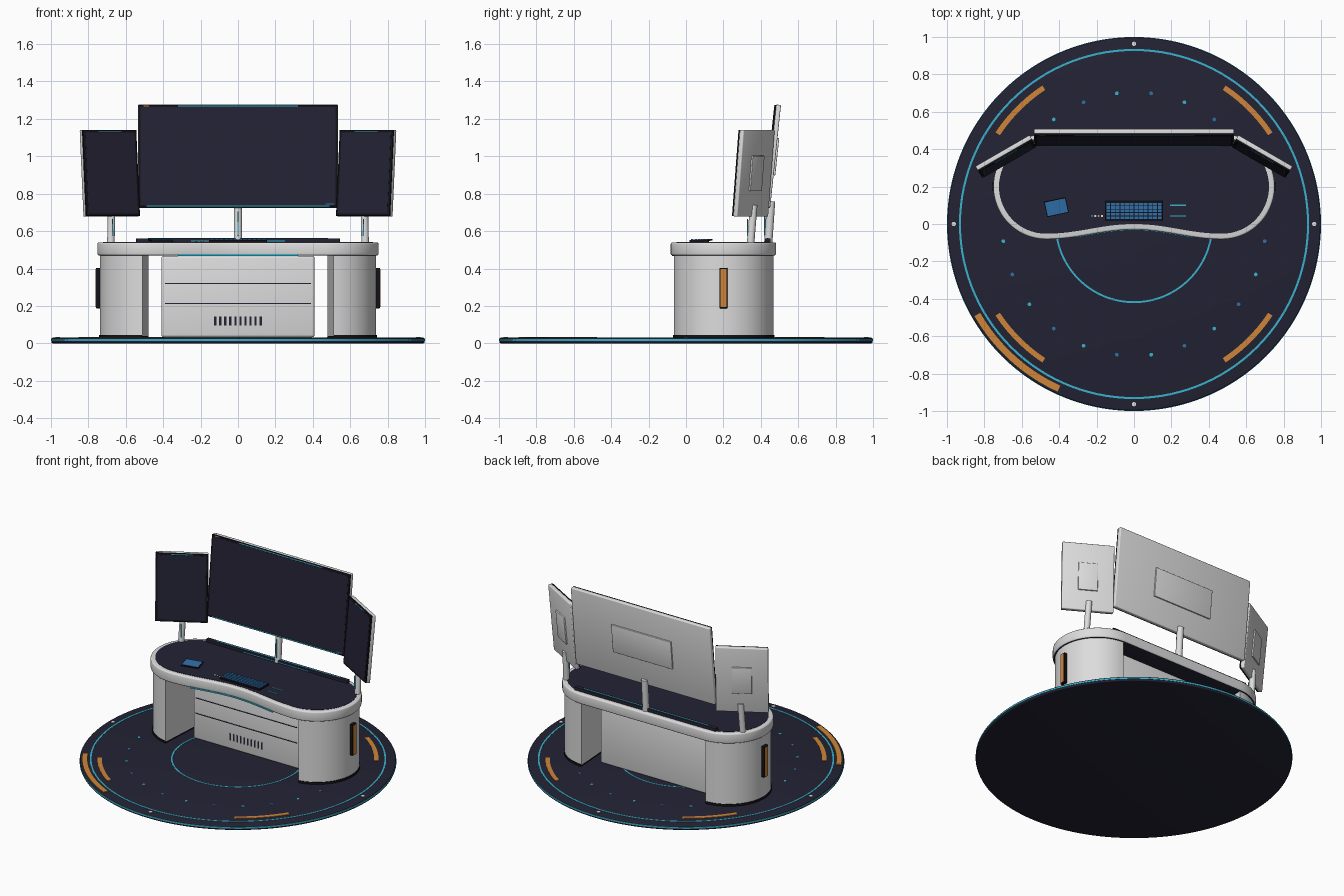
import bpy, bmesh
from math import sin, cos, pi, radians
from mathutils import Matrix, Vector

if "Cube" in bpy.data.objects:
    bpy.data.objects.remove(bpy.data.objects["Cube"], do_unlink=True)


def colour(name, r, g, b):
    m = bpy.data.materials.new(name)
    m.use_nodes = True
    m.diffuse_color = (r, g, b, 1)
    m.node_tree.nodes["Principled BSDF"].inputs["Base Color"].default_value = (r, g, b, 1)
    return m


WHITE = colour("shell white", 0.72, 0.72, 0.72)
NAVY = colour("dark navy", 0.017, 0.016, 0.034)
BLACK = colour("near black", 0.006, 0.006, 0.01)
CYAN = colour("glow cyan", 0.04, 0.45, 0.62)
BLUE = colour("key blue", 0.028, 0.16, 0.4)
ORANGE = colour("accent orange", 0.62, 0.24, 0.04)


def finish(name, bm, mat, bevel=0, matrix=None):
    bmesh.ops.recalc_face_normals(bm, faces=bm.faces)
    if bevel:
        edges = [e for e in bm.edges if e.calc_face_angle(0) > 0.7]
        bmesh.ops.bevel(bm, geom=edges, offset=bevel, segments=3, profile=0.5, affect='EDGES')
    me = bpy.data.meshes.new(name)
    bm.to_mesh(me)
    bm.free()
    me.materials.append(mat)
    me.shade_smooth()
    me.set_sharp_from_angle(angle=radians(35))
    ob = bpy.data.objects.new(name, me)
    bpy.context.collection.objects.link(ob)
    if matrix:
        ob.matrix_world = matrix
    return ob


def boxes(name, items, mat, bevel=0, matrix=None):
    """One object made of (centre, size) boxes."""
    bm = bmesh.new()
    for c, s in items:
        bmesh.ops.create_cube(bm, size=1, matrix=Matrix.Translation(c) @ Matrix.Diagonal((*s, 1)))
    return finish(name, bm, mat, bevel, matrix)


def prism(name, outline, z0, z1, mat, bevel=0):
    bm = bmesh.new()
    face = bm.faces.new([bm.verts.new((x, y, z0)) for x, y in outline])
    new = bmesh.ops.extrude_face_region(bm, geom=[face])["geom"]
    for v in new:
        if isinstance(v, bmesh.types.BMVert):
            v.co.z = z1
    return finish(name, bm, mat, bevel)


def band(name, r0, r1, a0, a1, z0, z1, mat, centre=(0, 0)):
    """Rectangular section swept round an arc, angles in degrees."""
    bm = bmesh.new()
    full = a1 - a0 >= 360
    n = max(4, int((a1 - a0) / 3))
    rows = []
    for i in range(n if full else n + 1):
        a = radians(a0 + (a1 - a0) * i / n)
        rows.append([bm.verts.new((centre[0] + r * cos(a), centre[1] + r * sin(a), z))
                     for r, z in ((r0, z0), (r1, z0), (r1, z1), (r0, z1))])
    for i in range(n):
        p, q = rows[i], rows[(i + 1) % len(rows)]
        for k in range(4):
            bm.faces.new((p[k], p[k - 1], q[k - 1], q[k]))
    if not full:
        bm.faces.new(rows[0])
        bm.faces.new(rows[-1])
    return finish(name, bm, mat)


def disc(name, spots, r, z0, z1, mat, bevel=0, sides=16):
    bm = bmesh.new()
    for x, y in spots:
        bmesh.ops.create_cone(bm, cap_ends=True, segments=sides, radius1=r, radius2=r, depth=z1 - z0,
                              matrix=Matrix.Translation((x, y, (z0 + z1) / 2)))
    return finish(name, bm, mat, bevel)


def pole(name, a, b, r, mat):
    a, b = Vector(a), Vector(b)
    bm = bmesh.new()
    turn = (b - a).to_track_quat('Z', 'Y').to_matrix().to_4x4()
    bmesh.ops.create_cone(bm, cap_ends=True, segments=20, radius1=r, radius2=r, depth=(b - a).length,
                          matrix=Matrix.Translation((a + b) / 2) @ turn)
    return finish(name, bm, mat)


# Round floor platform with its inlaid markings
TOP = 0.03
disc("platform", [(0, 0)], 0.997, 0, TOP, NAVY, 0.006, 128)
band("platform_edge_glow", 0.98, 1.0, 0, 360, 0.012, 0.022, CYAN)
band("platform_outer_ring", 0.925, 0.936, 0, 360, TOP - 0.004, TOP + 0.002, CYAN)
band("platform_inner_ring", 0.413, 0.423, 0, 360, TOP - 0.004, TOP + 0.002, CYAN)
for k in range(4):
    band("platform_arc", 0.86, 0.888, 33.5 + 90 * k, 56.5 + 90 * k, TOP - 0.004, TOP + 0.003, ORANGE)
band("platform_step_marker", 0.95, 0.985, 210, 245.5, TOP - 0.01, TOP + 0.005, ORANGE)
disc("platform_bolts", [(0.963, 0), (-0.963, 0), (0, 0.963), (0, -0.963)], 0.012, 0.02, TOP + 0.003, WHITE)
for first, mat in ((0, CYAN), (1, BLUE)):
    angles = [radians(7.5 + 15 * k) for k in range(first, 24, 2)]
    disc("platform_lights", [(0.705 * cos(a), 0.705 * sin(a)) for a in angles], 0.01, 0.02, TOP + 0.002, mat)

# Bean-shaped desk top
CX, CY = 0.47, 0.2


def front_edge(x, inset=0.0):
    return -0.056 + inset + 0.026 * cos(pi * x / CX)


def desk_outline(inset):
    r = 0.282 - inset
    right = [(CX + r * cos(a), CY + r * sin(a)) for a in (radians(-90 + 6 * i) for i in range(31))]
    left = [(-x, y) for x, y in reversed(right)]
    xs = [CX * (-1 + i / 12) for i in range(1, 24)]
    return right + left + [(x, front_edge(x, inset)) for x in xs]


slab = prism("desk_rim", desk_outline(0), 0.47, 0.54, WHITE, 0.01)
slab.data.materials.append(NAVY)
for p in slab.data.polygons:
    if p.normal.z < -0.95:
        p.material_index = 1
prism("desk_surface", desk_outline(0.03), 0.535, 0.542, NAVY)
strip = [(-0.32 + 0.04 * i) for i in range(17)]
prism("desk_front_glow", [(x, front_edge(x, -0.004)) for x in strip]
      + [(x, front_edge(x, 0.02)) for x in reversed(strip)], 0.468, 0.478, CYAN)

# Pedestals with side lights, one per side
for s, side in ((1, "left"), (-1, "right")):
    def shape(r):
        return [(s * (CX + r * cos(a)), CY + r * sin(a))
                for a in (radians(-81 + 169 * i / 32) for i in range(33))]
    prism(side + "_pedestal_foot", shape(0.272), TOP, 0.045, BLACK)
    prism(side + "_pedestal", shape(0.268), 0.04, 0.472, WHITE)
    boxes(side + "_light_frame", [((s * 0.744, CY, 0.295), (0.03, 0.042, 0.215))], BLACK, 0.002)
    boxes(side + "_light", [((s * 0.746, CY, 0.295), (0.03, 0.032, 0.203))], ORANGE)

# Centre cabinet with grooves and vent
boxes("cabinet", [((0, 0.225, 0.25), (0.82, 0.27, 0.435))], WHITE, 0.014)
boxes("cabinet_grooves", [((0, 0.09, z), (0.78, 0.004, 0.006)) for z in (0.32, 0.213)], NAVY)
boxes("cabinet_vent", [((-0.122 + 0.027 * i, 0.09, 0.12), (0.012, 0.004, 0.048)) for i in range(10)], NAVY)

# Keyboard, tablet and touch marks on the desk
boxes("keyboard", [((0, 0.07, 0.547), (0.31, 0.105, 0.012))], BLACK, 0.002)
boxes("keyboard_keys", [((-0.1375 + 0.025 * i, 0.034 + 0.018 * j, 0.554), (0.021, 0.014, 0.006))
                        for i in range(12) for j in range(5)], BLUE)
pad = Matrix.Translation((-0.415, 0.09, 0.55)) @ Matrix.Rotation(radians(12), 4, 'Z') @ Matrix.Rotation(radians(5), 4, 'X')
boxes("tablet", [((0, 0, 0), (0.118, 0.083, 0.008))], BLACK, 0, pad)
boxes("tablet_screen", [((0, 0, 0.004), (0.11, 0.075, 0.003))], BLUE, 0, pad)
boxes("touch_lines", [((0.235, y, 0.543), (0.085, 0.006, 0.004)) for y in (0.1, 0.042)], CYAN)
for i, mat in enumerate((BLUE, WHITE, ORANGE, WHITE)):
    disc("desk_button", [(-0.225 + 0.018 * i, 0.043)], 0.006, 0.54, 0.546, mat)

# Rear bar that carries the screens
boxes("rear_bar", [((0, 0.437, 0.55), (1.09, 0.03, 0.022))], NAVY, 0.003)
boxes("rear_bar_glow", [((0, 0.437, 0.561), (0.96, 0.008, 0.003)),
                        ((0, 0.4215, 0.548), (0.5, 0.003, 0.005))], CYAN)


def monitor(name, centre, w, h, yaw, tilt, plate):
    """Screen panel; local -y is the viewing side."""
    m = (Matrix.Translation(centre) @ Matrix.Rotation(radians(yaw), 4, 'Z')
         @ Matrix.Rotation(radians(-tilt), 4, 'X'))
    boxes(name + "_shell", [((0, 0.004, 0), (w, 0.026, h))], WHITE, 0.006, m)
    boxes(name + "_bezel", [((0, -0.012, 0), (w - 0.004, 0.01, h - 0.004))], BLACK, 0.002, m)
    boxes(name + "_screen", [((0, -0.017, 0), (w - 0.03, 0.003, h - 0.03))], NAVY, 0, m)
    boxes(name + "_back_plate", [((0, 0.02, 0), (plate[0], 0.012, plate[1]))], WHITE, 0.003, m)
    return m


# Main screen with accent lines
m = monitor("main_monitor", (0, 0.462, 1.0), 1.07, 0.555, 0, 6, (0.46, 0.2))
boxes("main_monitor_glow", [((0, -0.018, 0.269), (0.64, 0.004, 0.006)),
                            ((0, -0.018, -0.269), (0.98, 0.004, 0.006))], CYAN, 0, m)
boxes("main_monitor_status", [((-0.49, -0.018, 0.269), (0.03, 0.004, 0.006))], ORANGE, 0, m)
boxes("main_monitor_tag", [((0.49, -0.018, -0.258), (0.045, 0.004, 0.006))], BLUE, 0, m)
pole("main_stand", (0, 0.44, 0.54), (0, 0.455, 0.76), 0.022, WHITE)
boxes("main_stand_glow", [((0, 0.421, 0.64), (0.008, 0.006, 0.13))], CYAN, 0.001)

# Angled side screens
for s, side in ((1, "left"), (-1, "right")):
    m = monitor(side + "_monitor", (s * 0.685, 0.36, 0.91), 0.335, 0.465, -30 * s, 5, (0.125, 0.19))
    boxes(side + "_monitor_glow", [((0, -0.018, 0.223), (0.14, 0.004, 0.004))], CYAN, 0, m)
    pole(side + "_stand", (s * 0.68, 0.345, 0.53), (s * 0.675, 0.362, 0.74), 0.02, WHITE)
    boxes(side + "_stand_glow", [((s * 0.67, 0.329, 0.62), (0.006, 0.006, 0.09))], CYAN)
